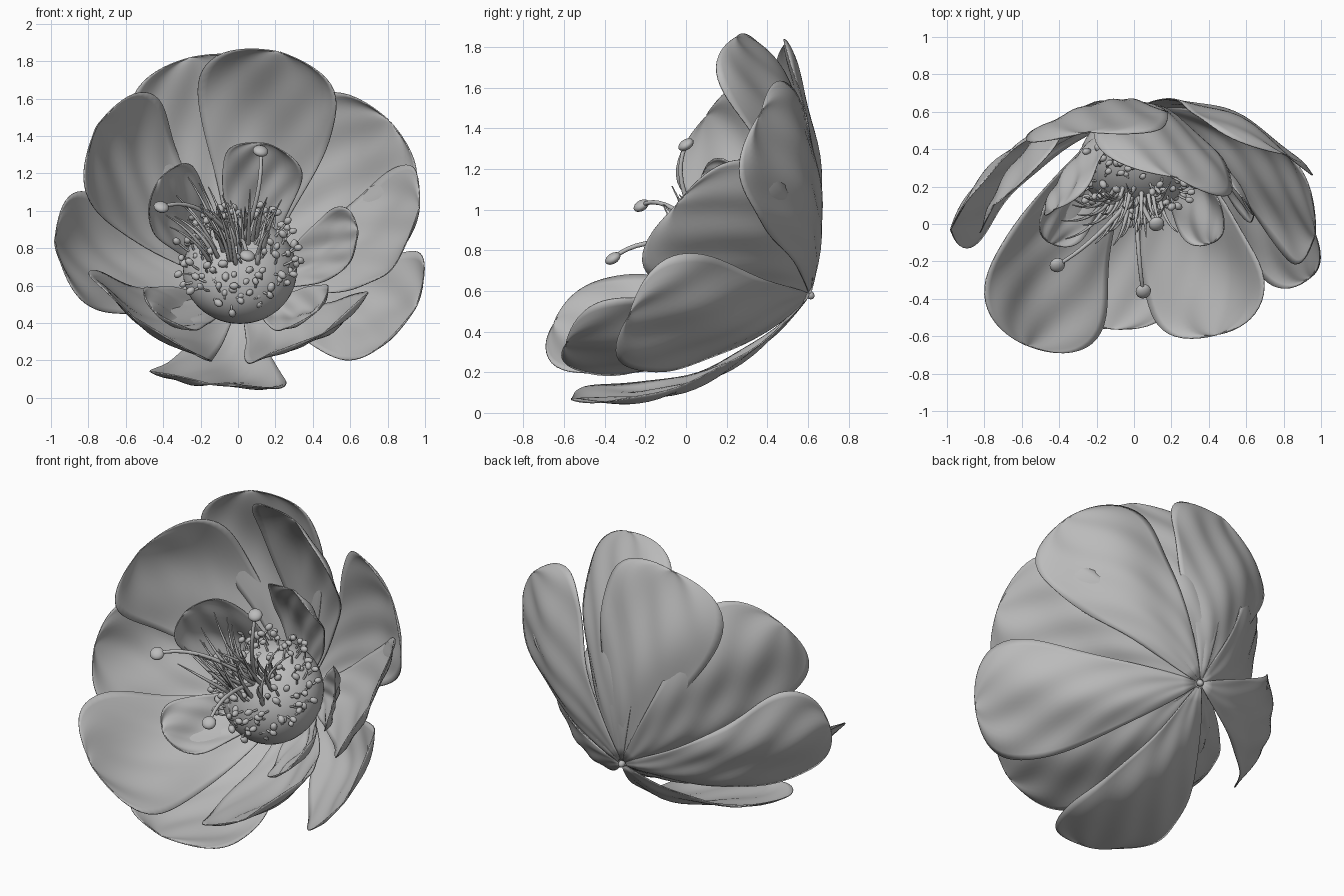
import bpy, bmesh, math, random
from mathutils import Vector

random.seed(4)
if "Cube" in bpy.data.objects:
    bpy.data.objects.remove(bpy.data.objects["Cube"], do_unlink=True)

GREY = (0.5, 0.5, 0.5, 1)
grey = bpy.data.materials.new("plain_grey")
grey.use_nodes = True
grey.diffuse_color = GREY
grey.node_tree.nodes["Principled BSDF"].inputs["Base Color"].default_value = GREY

BASE = Vector((0.02, 0.61, 0.58))      # where all petals join
FOCUS = Vector((0, -0.2, 0.95))        # point the petals cup around
HEART = Vector((0.01, 0.33, 0.68))     # middle of the flower
AXIS = Vector((0, -0.8, 0.6)).normalized()
ACROSS = Vector((1, 0, 0))
UP = AXIS.cross(ACROSS)


def add_object(name, bm):
    mesh = bpy.data.meshes.new(name)
    bm.to_mesh(mesh)
    bm.free()
    mesh.shade_smooth()
    mesh.materials.append(grey)
    obj = bpy.data.objects.new(name, mesh)
    bpy.context.collection.objects.link(obj)
    return obj


def petal(name, tip, half_width, bulge, cup=0.08, roll=0, rows=28, cols=20):
    """Cupped, blunt petal from the base to a tip, with a rippled surface."""
    tip = Vector(tip)
    along = tip - BASE
    inward = FOCUS - (BASE + tip) / 2
    inward = (inward - inward.project(along)).normalized()
    control = (BASE + tip) / 2 - inward * bulge * 2
    side = along.cross(inward).normalized()
    angle = math.radians(roll)
    side, lift_dir = (side * math.cos(angle) + inward * math.sin(angle),
                      inward * math.cos(angle) - side * math.sin(angle))
    phase = random.uniform(0, 6)
    bm = bmesh.new()
    grid = []
    for i in range(rows + 1):
        u = 0.02 + 0.98 * math.sin(i / rows * math.pi / 2)
        mid = BASE * (1 - u) ** 2 + control * 2 * u * (1 - u) + tip * u * u
        shape = 1.32 * u ** 0.85 * math.sqrt(max(0.0004, 1 - u ** 8))
        line = []
        for j in range(cols + 1):
            v = 2 * j / cols - 1
            ripple = 0.014 * math.sin(7 * u + 4 * v + phase)
            ripple += 0.007 * math.sin(17 * u - 9 * v + phase * 2)
            ruffle = 1 + 0.04 * u * math.sin(11 * u + phase + v)
            lift = (cup * v * v + ripple) * shape
            line.append(bm.verts.new(mid + side * v * half_width * shape * ruffle
                                     + lift_dir * lift))
        grid.append(line)
    for a, b in zip(grid, grid[1:]):
        for j in range(cols):
            bm.faces.new((a[j], a[j + 1], b[j + 1], b[j]))
    obj = add_object(name, bm)
    thick = obj.modifiers.new("thickness", "SOLIDIFY")
    thick.thickness = 0.006
    thick.offset = 0


def tube(bm, points, radius, end_radius, sides=6):
    """Tapered tube along a quadratic path of three points."""
    a, b, c = points
    steps = 10
    previous = None
    for i in range(steps + 1):
        t = i / steps
        p = a * (1 - t) ** 2 + b * 2 * t * (1 - t) + c * t * t
        d = ((b - a) * (1 - t) + (c - b) * t).normalized()
        x = d.cross(Vector((0.9, 0.3, 0.1))).normalized()
        y = d.cross(x)
        r = radius + (end_radius - radius) * t
        ring = [bm.verts.new(p + (x * math.cos(k * math.tau / sides)
                                  + y * math.sin(k * math.tau / sides)) * r)
                for k in range(sides)]
        if previous:
            for k in range(sides):
                n = (k + 1) % sides
                bm.faces.new((previous[k], previous[n], ring[n], ring[k]))
        else:
            bm.faces.new(ring[::-1])
        previous = ring
    bm.faces.new(previous)


def ball(bm, centre, radius, direction, squash=1.0, detail=10):
    """Ellipsoid squashed along a direction."""
    made = bmesh.ops.create_uvsphere(bm, u_segments=detail * 2, v_segments=detail, radius=radius)
    turn = direction.to_track_quat("Z", "Y")
    for v in made["verts"]:
        v.co = centre + turn @ Vector((v.co.x, v.co.y, v.co.z * squash))


# Outer petals: name, tip, half width, bulge, cup, roll
outer = [
    ("top_petal", (0.22, 0.25, 1.85), 0.40, 0.17, 0.10, 12),
    ("upper_left_petal", (0.81, 0.37, 1.48), 0.39, 0.13, 0.08, 0),
    ("left_petal", (0.97, -0.05, 1.02), 0.39, 0.14, 0.06, 20),
    ("lower_left_petal", (0.95, -0.28, 0.48), 0.35, 0.15, 0.08, 0),
    ("bottom_left_petal", (0.45, -0.59, 0.34), 0.37, 0.15, 0.08, 0),
    ("bottom_petal", (-0.13, -0.56, 0.07), 0.37, 0.18, 0.05, 0),
    ("bottom_right_petal", (-0.57, -0.65, 0.44), 0.41, 0.15, 0.05, 0),
    ("right_petal", (-0.98, -0.03, 0.84), 0.33, 0.16, 0.08, 0),
    ("upper_right_petal", (-0.75, 0.10, 1.46), 0.38, 0.17, 0.07, -15),
    ("top_right_petal", (-0.25, 0.49, 1.82), 0.39, 0.10, 0.08, 0),
]
for spec in outer:
    petal(*spec)

# Small petals around the heart
inner = [
    ("inner_top_petal", (0.15, 0.33, 1.36), 0.22),
    ("inner_left_petal", (0.64, 0.05, 0.90), 0.19),
    ("inner_lower_left_petal", (0.42, -0.10, 0.46), 0.18),
    ("inner_lower_right_petal", (-0.45, -0.10, 0.46), 0.18),
    ("inner_right_petal", (-0.42, 0.08, 1.17), 0.21),
]
for name, tip, half_width in inner:
    petal(name, tip, half_width, 0.08, 0.05)

# Round heart
bm = bmesh.new()
ball(bm, HEART, 0.305, AXIS, 0.8, 24)
add_object("heart", bm)

# Short stamens spread over the heart
bm = bmesh.new()
for i in range(105):
    spin = i * 2.39996
    tilt = math.radians(15 + 58 * math.sqrt(i / 105))
    out = AXIS * math.cos(tilt) + (ACROSS * math.cos(spin) + UP * math.sin(spin)) * math.sin(tilt)
    root = HEART + out * 0.305 - AXIS * 0.06 * math.cos(tilt)
    wobble = Vector([random.uniform(-0.035, 0.035) for _ in range(3)])
    top = root + out * random.uniform(0.01, 0.05) + UP * 0.02 + wobble
    tube(bm, (root - out * 0.03, root + out * 0.02, top), 0.007, 0.006, 5)
    ball(bm, top, random.uniform(0.016, 0.021), wobble.normalized(), 1.3, 5)
add_object("short_stamens", bm)

# Pointed filaments fanning up out of the middle
POLE = HEART + AXIS * 0.2
bm = bmesh.new()
for i in range(36):
    spread = random.uniform(-1, 1)
    root = POLE + ACROSS * (0.15 * spread - 0.02) + UP * random.uniform(-0.13, 0.08)
    reach = Vector((0.17 * spread - 0.06, random.uniform(-0.25, 0.02), random.uniform(0.14, 0.36)))
    bend = root + AXIS * 0.12 + reach * 0.3
    tube(bm, (root, bend, root + reach), 0.014, 0.003)
add_object("filaments", bm)

# Three long pistils with flattened discs
bm = bmesh.new()
for tip, bend in (((0.12, 0.0, 1.32), (0.14, -0.1, 1.1)),
                  ((-0.41, -0.22, 1.02), (-0.2, -0.1, 1.1)),
                  ((0.05, -0.36, 0.76), (0.02, -0.2, 0.9))):
    tip, bend = Vector(tip), Vector(bend)
    tube(bm, (POLE, bend, tip), 0.014, 0.01, 8)
    ball(bm, tip, 0.042, Vector((0.2, -0.5, 0.8)), 0.6, 8)
add_object("long_pistils", bm)

# Stem nub behind the petals
bm = bmesh.new()
ball(bm, BASE, 0.02, AXIS, 1.2, 8)
add_object("stem_nub", bm)
